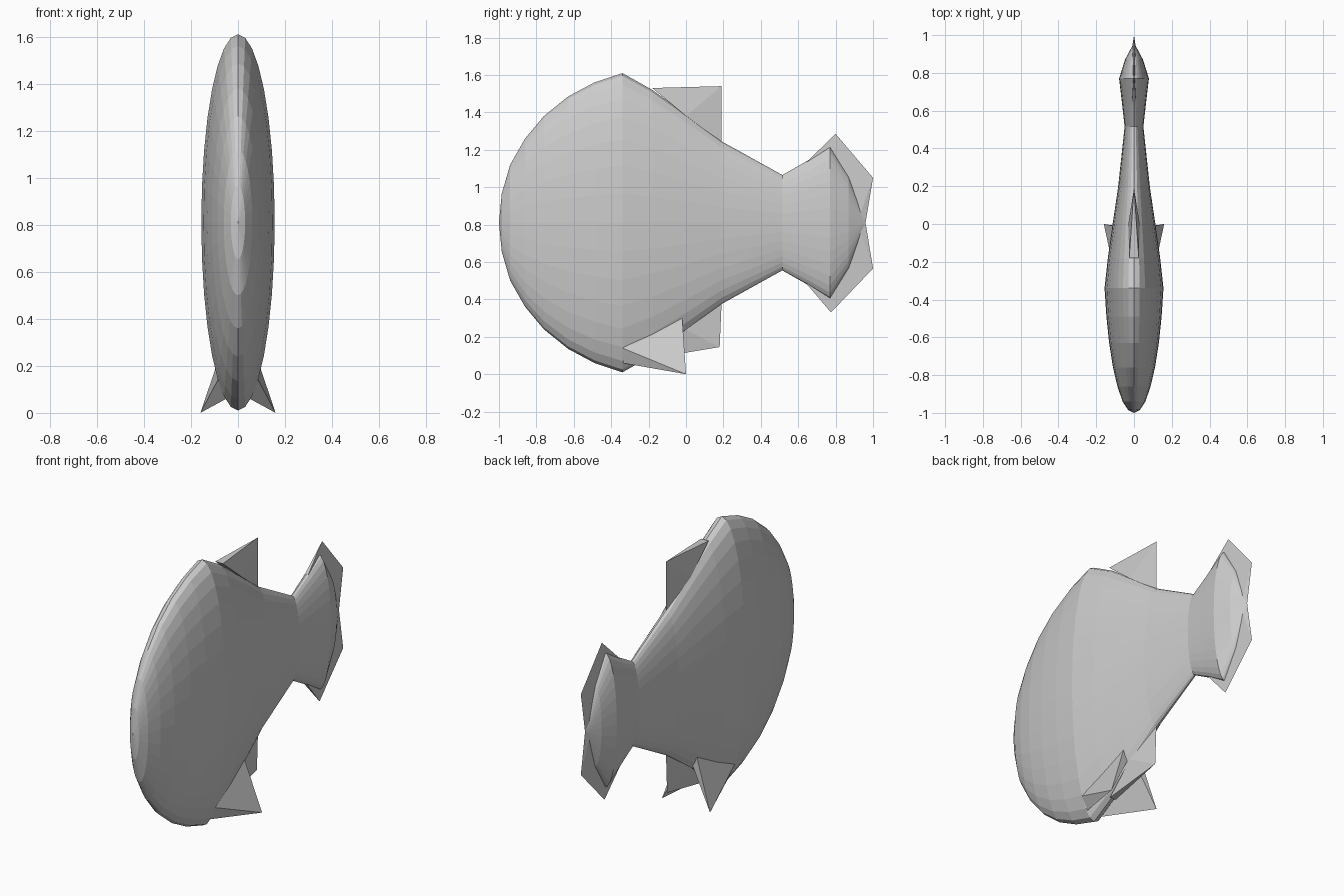
import bpy
import bmesh
from math import sin, cos, pi

cube = bpy.data.objects.get("Cube")
if cube:
    bpy.data.objects.remove(cube, do_unlink=True)

grey = bpy.data.materials.new("plain grey")
grey.use_nodes = True
grey.diffuse_color = (0.6, 0.6, 0.6, 1)
grey.node_tree.nodes["Principled BSDF"].inputs["Base Color"].default_value = (0.6, 0.6, 0.6, 1)

MID_Z = 0.81    # height of the body axis
SLIM = 0.195    # body width relative to its height


def finish(name, bm):
    bmesh.ops.recalc_face_normals(bm, faces=bm.faces)
    mesh = bpy.data.meshes.new(name)
    bm.to_mesh(mesh)
    bm.free()
    mesh.materials.append(grey)
    obj = bpy.data.objects.new(name, mesh)
    bpy.context.collection.objects.link(obj)
    return obj


def hull(name, points):
    """Solid wedge spanning a handful of corner points."""
    bm = bmesh.new()
    for p in points:
        bm.verts.new(p)
    res = bmesh.ops.convex_hull(bm, input=bm.verts)
    loose = [v for v in bm.verts if not v.link_faces]
    bmesh.ops.delete(bm, geom=loose, context='VERTS')
    return finish(name, bm)


def both(x, y, z):
    return [(x, y, z), (-x, y, z)]


# Body: flattened rings along y, from nose to tail end
profile = [(-0.985, 0.156), (-0.94, 0.31), (-0.86, 0.45), (-0.76, 0.57),
           (-0.63, 0.675), (-0.49, 0.75), (-0.34, 0.8), (-0.18, 0.71),
           (0, 0.58), (0.19, 0.435), (0.34, 0.352), (0.515, 0.255),
           (0.63, 0.32), (0.77, 0.405), (0.87, 0.245)]
SIDES = 32
bm = bmesh.new()
rings = [[bm.verts.new((r * SLIM * sin(2 * pi * i / SIDES), y,
                        MID_Z + r * cos(2 * pi * i / SIDES)))
          for i in range(SIDES)] for y, r in profile]
nose = bm.verts.new((0, -1, MID_Z))
end = bm.verts.new((0, 0.96, MID_Z))
for i in range(SIDES):
    j = (i + 1) % SIDES
    bm.faces.new((nose, rings[0][i], rings[0][j]))
    bm.faces.new((end, rings[-1][j], rings[-1][i]))
    for a, b in zip(rings, rings[1:]):
        bm.faces.new((a[i], b[i], b[j], a[j]))
finish("body", bm)

# Back fin and rear belly fin: wedges narrowing to a thin rear edge
hull("back_fin", both(0.025, -0.18, 1.53) + both(0.03, 0, 1.38)
     + [(0, 0.19, 1.54), (0, 0.19, 1.24)])
hull("rear_belly_fin", both(0.02, -0.18, 0.085) + both(0.03, 0, 0.24)
     + [(0, 0.18, 0.145), (0, 0.19, 0.375)])

# Splayed belly fins
for side, label in ((1, "left"), (-1, "right")):
    hull(label + "_belly_fin",
         [(side * x, y, z) for x, y, z in
          ((0.086, -0.34, 0.14), (0.05, -0.34, 0.06), (0.058, -0.02, 0.3),
           (0.03, -0.02, 0.24), (0.16, 0, 0))])

# Tail fin lobes: thick at the body, sharp at the rim
hull("upper_tail_fin", both(0.012, 0.63, 1.12) + both(0.012, 0.92, 0.82)
     + [(0, 0.8, 1.285), (0, 1, 1.05), (0, 0.96, 0.81)])
hull("lower_tail_fin", both(0.012, 0.63, 0.5) + both(0.012, 0.92, 0.8)
     + [(0, 0.775, 0.33), (0, 1, 0.565), (0, 0.96, 0.81)])
